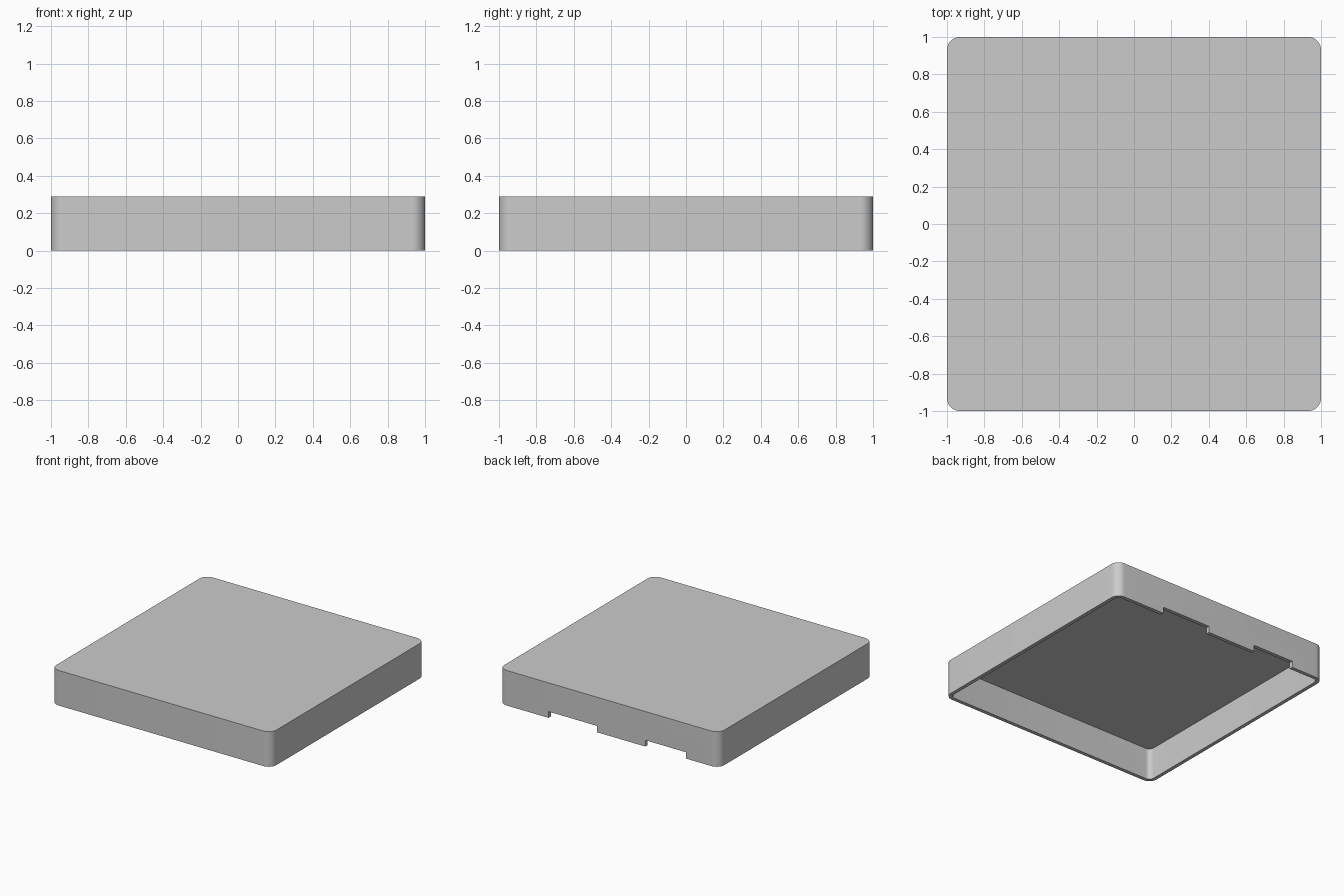
import bpy
import bmesh

if "Cube" in bpy.data.objects:
    bpy.data.objects.remove(bpy.data.objects["Cube"], do_unlink=True)

HEIGHT, WALL, RADIUS, NOTCH = 0.288, 0.03, 0.07, 0.052

grey = bpy.data.materials.new("light_grey")
grey.use_nodes = True
colour = (0.6, 0.6, 0.6, 1)
grey.diffuse_color = colour
grey.node_tree.nodes["Principled BSDF"].inputs["Base Color"].default_value = colour


def box(name, low, high):
    """Axis-aligned box between two corners."""
    bpy.ops.mesh.primitive_cube_add(size=1)
    ob = bpy.context.object
    ob.name = ob.data.name = name
    for v in ob.data.vertices:
        v.co = [a if c < 0 else b for c, a, b in zip(v.co, low, high)]
    ob.data.materials.append(grey)
    return ob


# Rounded lid shell, open underneath
lid = box("lid", (-1, -1, 0), (1, 1, HEIGHT))
bm = bmesh.new()
bm.from_mesh(lid.data)
uprights = [e for e in bm.edges if abs(e.verts[0].co.z - e.verts[1].co.z) > 0.1]
bmesh.ops.bevel(bm, geom=uprights, offset=RADIUS, segments=12, profile=0.5, affect='EDGES')
bm.normal_update()
bmesh.ops.delete(bm, geom=[f for f in bm.faces if f.normal.z < -0.9], context='FACES')
bm.to_mesh(lid.data)
bm.free()
shell = lid.modifiers.new("wall_thickness", 'SOLIDIFY')
shell.thickness = WALL
shell.offset = -1
shell.use_even_offset = True

# Two notches in the lower edge of the back wall
cutters = []
for x0, x1 in ((0.11, 0.55), (-0.70, -0.33)):
    cutter = box("notch_cutter", (x0, 0.9, -0.1), (x1, 1.1, NOTCH))
    cutter.hide_render = True
    cut = lid.modifiers.new("notch", 'BOOLEAN')
    cut.operation = 'DIFFERENCE'
    cut.solver = 'EXACT'
    cut.object = cutter
    cutters.append(cutter)

# Apply the modifiers, then drop the cutters
bpy.ops.object.select_all(action='DESELECT')
lid.select_set(True)
bpy.context.view_layer.objects.active = lid
for modifier in list(lid.modifiers):
    bpy.ops.object.modifier_apply(modifier=modifier.name)
for cutter in cutters:
    bpy.data.objects.remove(cutter, do_unlink=True)
bpy.ops.object.shade_smooth_by_angle(angle=0.6)
